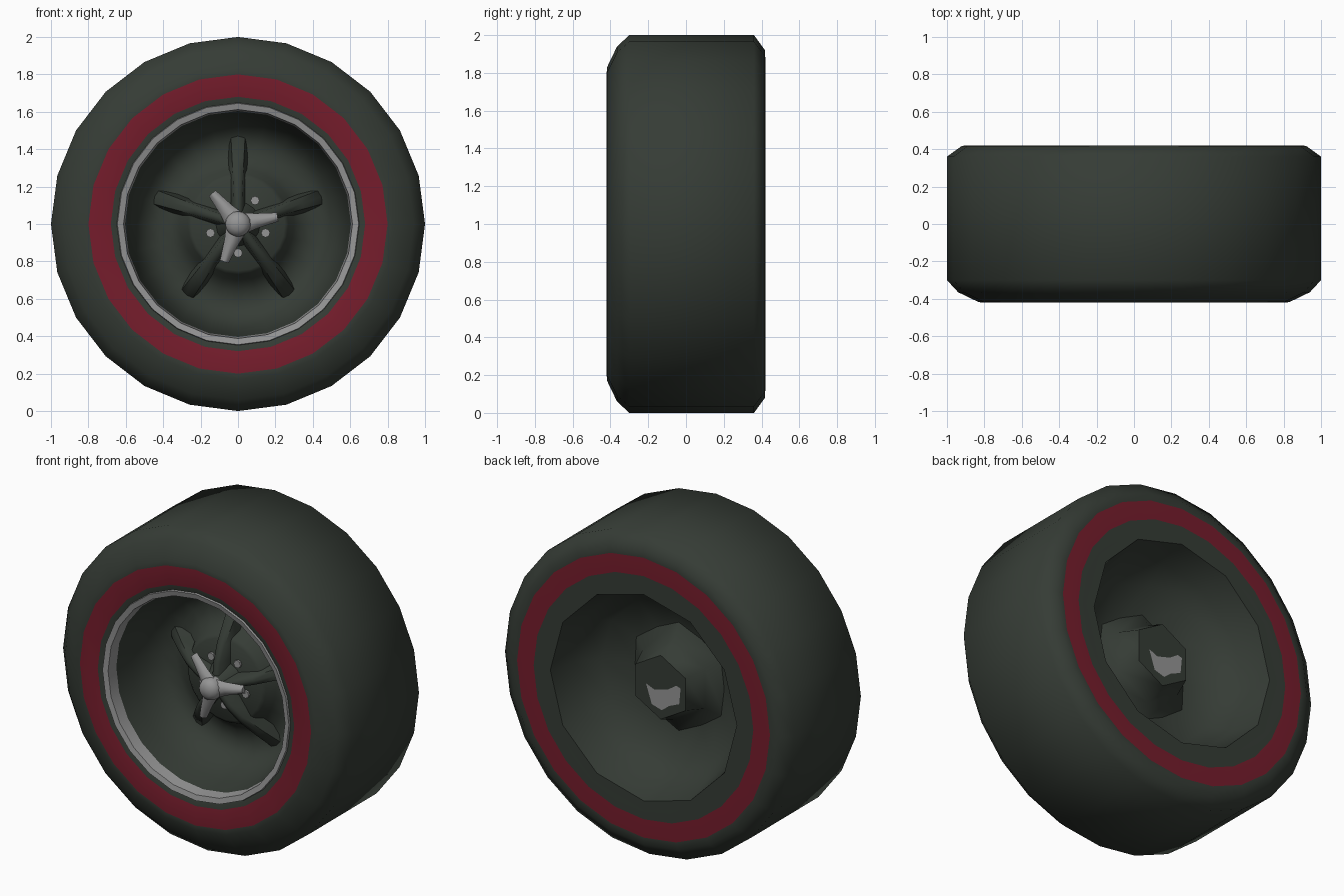
import bpy, bmesh, math

if "Cube" in bpy.data.objects:
    bpy.data.objects.remove(bpy.data.objects["Cube"])

CZ = 1.0  # axle height


def mat(name, rgb):
    m = bpy.data.materials.new(name)
    m.diffuse_color = (*rgb, 1)
    m.use_nodes = True
    m.node_tree.nodes["Principled BSDF"].inputs["Base Color"].default_value = m.diffuse_color
    return m


DARK = mat("dark_rubber", (0.036, 0.045, 0.036))
RED = mat("red_stripe", (0.18, 0.012, 0.025))
GREY = mat("grey_metal", (0.30, 0.30, 0.30))


def finish(bm, name, mats, angle=40):
    me = bpy.data.meshes.new(name)
    bm.to_mesh(me)
    bm.free()
    for m in mats:
        me.materials.append(m)
    ob = bpy.data.objects.new(name, me)
    bpy.context.collection.objects.link(ob)
    bpy.ops.object.select_all(action='DESELECT')
    ob.select_set(True)
    bpy.context.view_layer.objects.active = ob
    bpy.ops.object.shade_smooth_by_angle(angle=math.radians(angle))
    return ob


def lathe(name, profile, n, mats, bands={}, angle=40):
    """Spin (radius, y) points around the axle; bands maps profile step -> material slot."""
    bm = bmesh.new()
    rings = []
    for r, y in profile:
        if r == 0:
            rings.append([bm.verts.new((0, y, CZ))] * n)
        else:
            rings.append([bm.verts.new((r * math.sin(2 * math.pi * i / n), y,
                                        CZ + r * math.cos(2 * math.pi * i / n)))
                          for i in range(n)])
    for k in range(len(rings) - 1):
        for i in range(n):
            j = (i + 1) % n
            q = [rings[k][i], rings[k][j], rings[k + 1][j], rings[k + 1][i]]
            f = bm.faces.new(list(dict.fromkeys(q)))
            f.material_index = bands.get(k, 0)
    return finish(bm, name, mats, angle)


def radial_arm(name, deg, stations, material, drop, flare):
    """Tapered bar along a radius; stations are (radius, half width, front y)."""
    a = math.radians(deg)
    bm = bmesh.new()
    secs = []
    for r, w, y in stations:
        pts = [(-w - flare, y + drop), (-w * 0.7, y + 0.01), (0, y),
               (w * 0.7, y + 0.01), (w + flare, y + drop)]
        secs.append([bm.verts.new((r * math.cos(a) - s * math.sin(a), yy,
                                   CZ + r * math.sin(a) + s * math.cos(a)))
                     for s, yy in pts])
    for A, B in zip(secs, secs[1:]):
        for i in range(5):
            j = (i + 1) % 5
            bm.faces.new((A[i], A[j], B[j], B[i]))
    bm.faces.new(secs[0])
    bm.faces.new(secs[-1])
    bmesh.ops.recalc_face_normals(bm, faces=bm.faces)
    return finish(bm, name, [material], 60)


# tyre with a red stripe on both sidewalls
lathe("tyre", [(0.645, -0.405), (0.68, -0.415), (0.80, -0.42), (0.83, -0.418),
               (0.94, -0.365), (1.0, -0.30), (1.0, 0.36), (0.92, 0.418),
               (0.875, 0.42), (0.76, 0.42), (0.67, 0.419)],
      24, [DARK, RED], {1: 1, 8: 1}, 80)

# front rim lip
lathe("rim_lip", [(0.604, -0.34), (0.612, -0.41), (0.645, -0.418), (0.652, -0.39)],
      24, [GREY], {}, 30)

# dished front of the wheel
lathe("wheel_dish", [(0, -0.13), (0.25, -0.125), (0.27, -0.11), (0.30, -0.05),
                     (0.36, -0.01), (0.43, 0.0), (0.50, -0.03), (0.555, -0.12),
                     (0.585, -0.22), (0.604, -0.34)],
      24, [DARK], {}, 70)

# hollow back of the wheel, twelve sided
lathe("wheel_back", [(0.70, 0.4195), (0.645, 0.4195), (0.60, 0.25), (0.50, 0.12),
                     (0.30, 0.06), (0, 0.05)], 12, [DARK], {}, 50)

# six sided back hub, flaring into the hollow
lathe("back_hub_face", [(0.20, 0.25), (0, 0.25)], 6, [DARK])
lathe("back_hub_sides", [(0.36, 0.06), (0.25, 0.12), (0.20, 0.25)], 6, [DARK], {}, 80)

# bare metal patch on the back hub
bm = bmesh.new()
patch = [(0.10, 0.0), (0.04, -0.025), (-0.05, 0.0), (-0.11, 0.04), (-0.14, 0.03),
         (-0.13, -0.07), (-0.06, -0.10), (-0.01, -0.14), (0.06, -0.12), (0.08, -0.06)]
f = bm.faces.new([bm.verts.new((x, 0.253, CZ + z)) for x, z in patch])
f.normal_update()
if f.normal.y < 0:
    f.normal_flip()
bmesh.ops.triangulate(bm, faces=bm.faces)
finish(bm, "hub_patch", [GREY])

# central boss under the spinner
lathe("front_boss", [(0, -0.26), (0.05, -0.26), (0.08, -0.20), (0.12, -0.125)],
      16, [DARK], {}, 60)

# five spokes with flush bolts between them
for i in range(5):
    radial_arm("spoke_%d" % (i + 1), 90 + 72 * i,
               [(0.03, 0.03, -0.235), (0.14, 0.032, -0.22), (0.24, 0.038, -0.18),
                (0.36, 0.046, -0.10), (0.48, 0.055, -0.01)], DARK, 0.10, 0.008)
    a = math.radians(54 + 72 * i)
    bpy.ops.mesh.primitive_cylinder_add(
        vertices=8, radius=0.024, depth=0.02,
        location=(0.155 * math.cos(a), -0.13, CZ + 0.155 * math.sin(a)),
        rotation=(math.pi / 2, 0, 0))
    bolt = bpy.context.object
    bolt.name = "bolt_%d" % (i + 1)
    bolt.data.materials.append(GREY)

# three bladed spinner and its cap
for i in range(3):
    radial_arm("spinner_blade_%d" % (i + 1), 10 + 120 * i,
               [(0.02, 0.055, -0.29), (0.10, 0.036, -0.28), (0.215, 0.020, -0.265)],
               GREY, 0.03, 0.004)
lathe("spinner_cap", [(0, -0.325), (0.035, -0.318), (0.058, -0.302),
                      (0.068, -0.28), (0.068, -0.24)], 16, [GREY], {}, 60)
